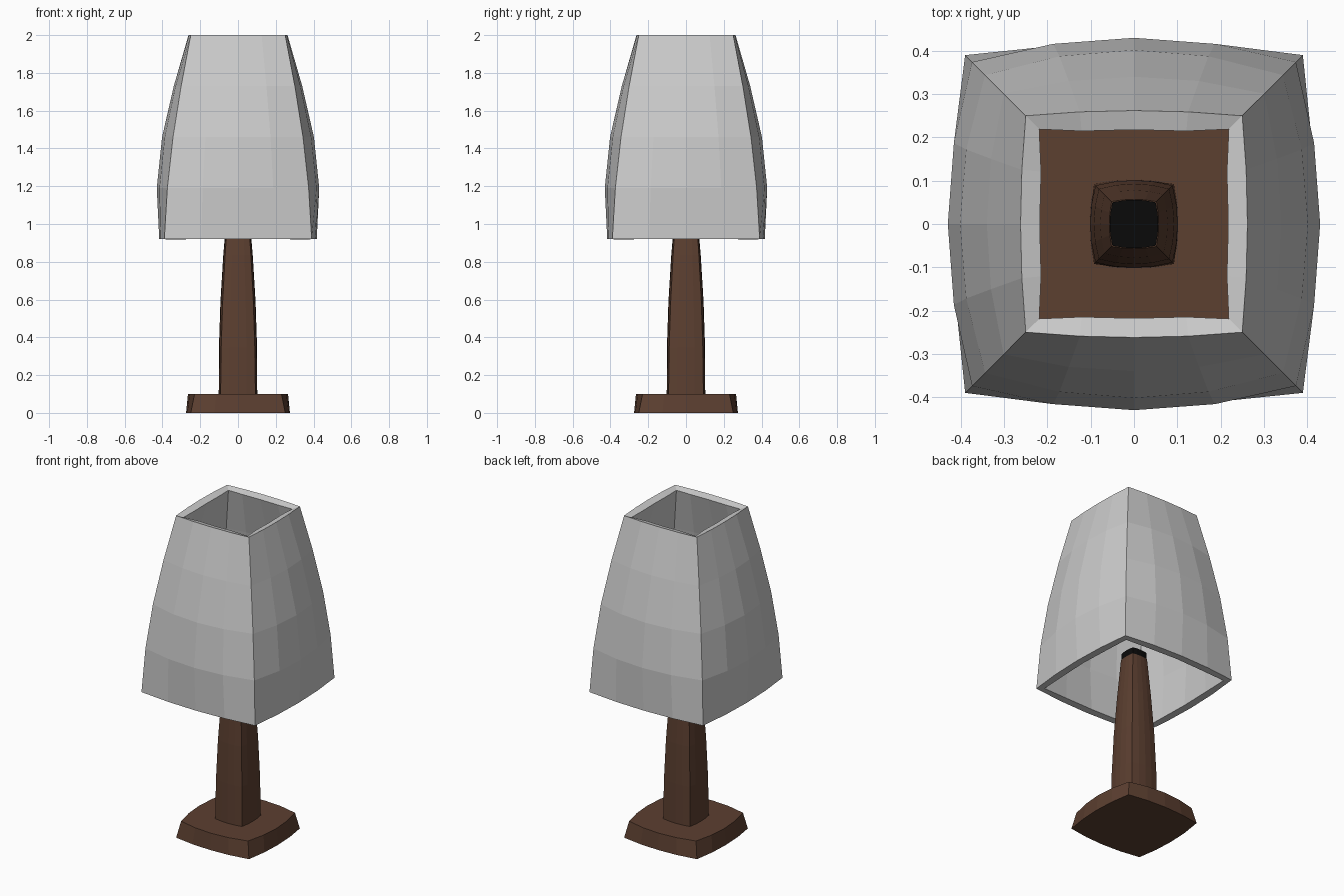
import bpy

if "Cube" in bpy.data.objects:
    bpy.data.objects.remove(bpy.data.objects["Cube"])

SEG = 4  # segments along each bulged side


def material(name, rgb):
    m = bpy.data.materials.new(name)
    m.diffuse_color = (*rgb, 1)
    m.use_nodes = True
    m.node_tree.nodes["Principled BSDF"].inputs["Base Color"].default_value = m.diffuse_color
    return m


def ring(corner, mid, z):
    """Square outline with sides bowed from corner distance to mid distance."""
    pts = []
    for k in range(4):
        for i in range(SEG):
            t = -1 + 2 * i / SEG
            x, y = t * corner, -(corner + (mid - corner) * (1 - t * t))
            for _ in range(k):
                x, y = -y, x
            pts.append((x, y, z))
    return pts


def loft(name, levels, mat=None, caps=True):
    """Stack of bowed squares, each level = (corner, mid, z)."""
    n = 4 * SEG
    verts = [p for lv in levels for p in ring(*lv)]
    faces = [(r * n + i, r * n + (i + 1) % n, (r + 1) * n + (i + 1) % n, (r + 1) * n + i)
             for r in range(len(levels) - 1) for i in range(n)]
    if caps:
        faces.append(tuple(reversed(range(n))))
        faces.append(tuple(range(len(verts) - n, len(verts))))
    me = bpy.data.meshes.new(name)
    me.from_pydata(verts, [], faces)
    me.update()
    if mat:
        me.materials.append(mat)
    ob = bpy.data.objects.new(name, me)
    bpy.context.collection.objects.link(ob)
    return ob


wood = material("wood", (0.107, 0.05, 0.03))
black = material("black", (0.003, 0.003, 0.003))

# Foot
loft("base", [(0.25, 0.275, 0), (0.23, 0.265, 0.1)], wood)

# Tapering post
loft("stem", [(0.092, 0.102, 0.1), (0.089, 0.101, 0.345), (0.081, 0.093, 0.59),
              (0.068, 0.078, 0.835), (0.052, 0.057, 1.08)], wood)

# Lamp holder on top of the post
loft("socket", [(0.05, 0.056, 1.08), (0.05, 0.056, 1.12)], black)

# Open shade with wall thickness
shade = loft("shade", [(0.39, 0.417, 0.92), (0.374, 0.43, 1.19), (0.344, 0.402, 1.46),
                       (0.301, 0.34, 1.73), (0.25, 0.262, 2.0)], caps=False)
wall = shade.modifiers.new("wall", 'SOLIDIFY')
wall.thickness = 0.046
wall.offset = -1
